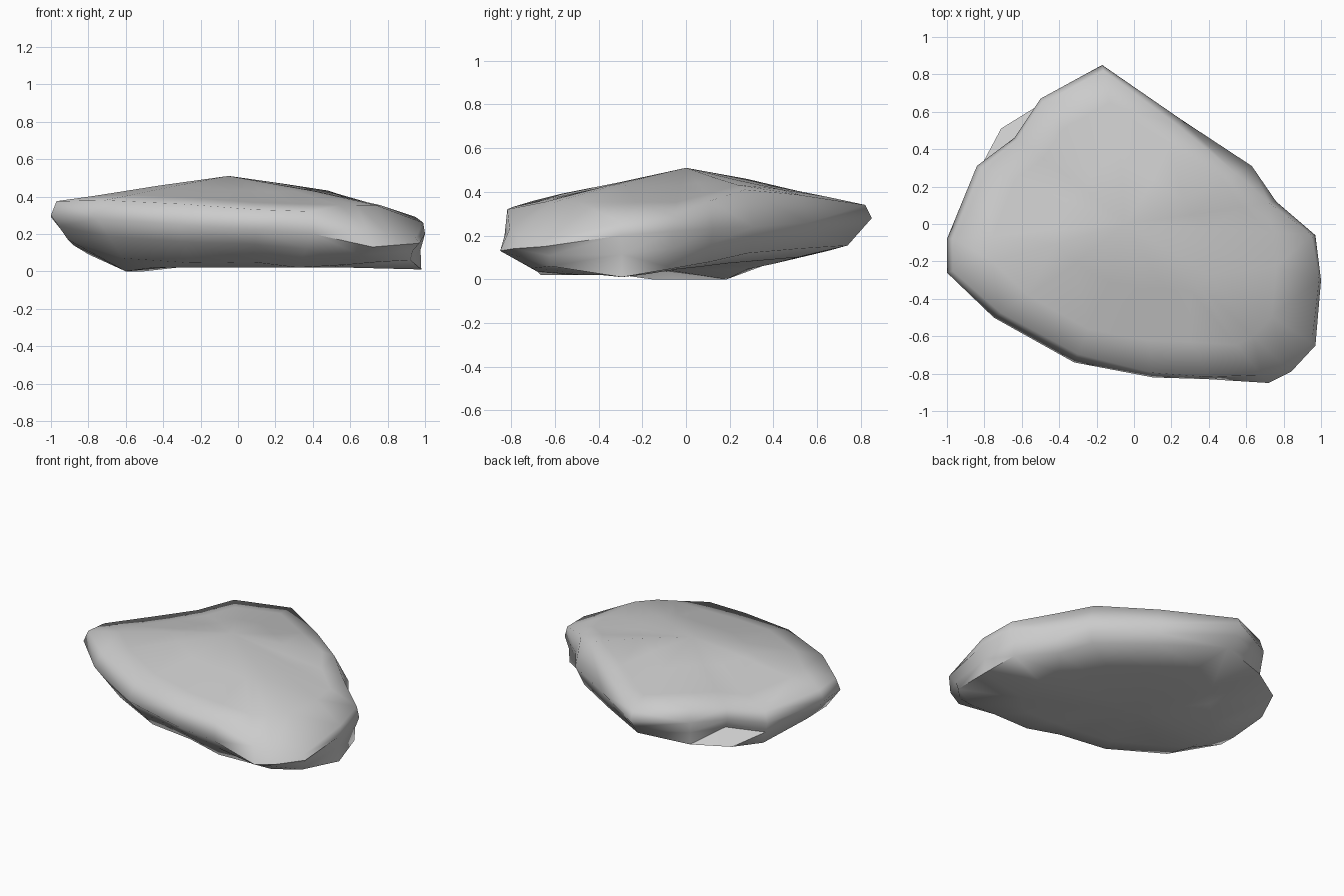
import bpy, bmesh, math

if "Cube" in bpy.data.objects:
    bpy.data.objects.remove(bpy.data.objects["Cube"])

# Rim stations, clockwise from the back tip:
# widest x, y | z of top edge, widest line, bottom edge | scale of top edge, bottom edge
STATIONS = [
    (-.17, .85, .34, .28, .155, .965, .87),
    (.25, .56, .385, .26, .14, .94, .92),
    (.63, .31, .41, .24, .12, .87, .92),
    (.76, .12, .36, .23, .08, .95, .92),
    (.97, -.06, .29, .22, .05, .98, .96),
    (1.0, -.30, .26, .20, .01, .99, .98),
    (.97, -.65, .18, .15, .06, .98, .95),
    (.84, -.79, .19, .14, .05, .97, .89),
    (.72, -.85, .23, .13, .035, .95, .80),
    (.40, -.83, .32, .20, .02, .985, .80),
    (.10, -.82, .33, .22, .05, .97, .77),
    (-.32, -.74, .36, .25, .045, .94, .78),
    (-.75, -.50, .38, .28, .07, .95, .82),
    (-1.0, -.26, .375, .30, .17, .97, .91),
    (-1.0, -.08, .36, .29, .14, .97, .88),
    (-.84, .31, .31, .24, .09, .97, .95),
    (-.64, .46, .345, .27, .12, .97, 1.11),
    (-.50, .67, .375, .29, .13, .97, .97),
]
PEAK = (-.05, 0, .51)
BASE = (-.1, -.1, .045)


def blend(a, b, t):
    return a + (b - a) * t


def ring(bm, fn):
    return [bm.verts.new(fn(*s)) for s in STATIONS]


def top_inner(x, y, zt, zm, zb, st, sb):
    t = .62 if x < -.4 else .55
    return (x * .42, y * .42, blend(max(zt, .33), PEAK[2], t))


# edge of the plateau, before it drops away at the front right corner
def shoulder(x, y, zt, zm, zb, st, sb):
    return (x * .76, y * .76, blend(max(zt, .31), PEAK[2], .22))


def top_edge(x, y, zt, zm, zb, st, sb):
    return (x * st, y * st, zt)


def widest(x, y, zt, zm, zb, st, sb):
    return (x, y, zm)


# weathered notch above the lower ledges, right end and back left
def groove(x, y, zt, zm, zb, st, sb):
    k = .95 if sb > 1 else blend(1, sb, .45) - (.015 if x > .9 else 0)
    return (x * k, y * k, blend(zm, zb, .45))


def bottom_edge(x, y, zt, zm, zb, st, sb):
    return (x * sb, y * sb, zb)


# underside lifts toward the back
def bottom_inner(x, y, zt, zm, zb, st, sb):
    z = .02 + .17 * max(0, y * .6 + x * .2)
    return (x * .6, y * .6, 0 if x < -.8 else z)


# Flat boulder built from stacked rings
bm = bmesh.new()
rings = [ring(bm, f) for f in (top_inner, shoulder, top_edge, widest,
                               groove, bottom_edge, bottom_inner)]
n = len(STATIONS)
peak, base = bm.verts.new(PEAK), bm.verts.new(BASE)
for i in range(n):
    j = (i + 1) % n
    bm.faces.new((peak, rings[0][i], rings[0][j]))
    bm.faces.new((base, rings[-1][j], rings[-1][i]))
    for a, b in zip(rings, rings[1:]):
        bm.faces.new((a[i], b[i], b[j], a[j]))
bmesh.ops.triangulate(bm, faces=[f for f in bm.faces if len(f.verts) > 3])
bmesh.ops.recalc_face_normals(bm, faces=bm.faces)

mesh = bpy.data.meshes.new("flat_rock")
bm.to_mesh(mesh)
bm.free()
rock = bpy.data.objects.new("flat_rock", mesh)
bpy.context.collection.objects.link(rock)
bpy.context.view_layer.objects.active = rock
rock.select_set(True)
bpy.ops.object.shade_smooth_by_angle(angle=math.radians(65))
